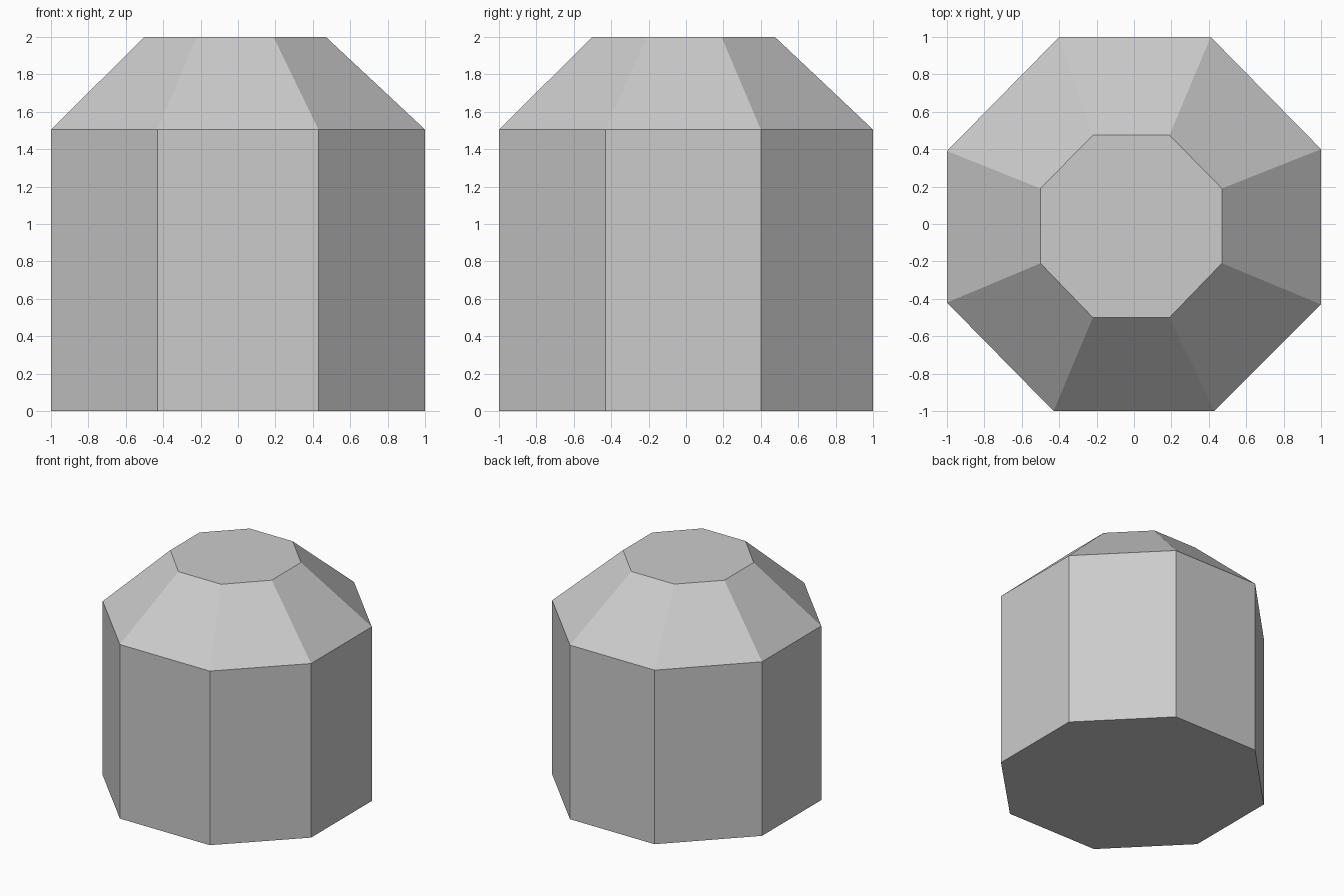
import bpy
import bmesh

cube = bpy.data.objects.get("Cube")
if cube:
    bpy.data.objects.remove(cube, do_unlink=True)

# Plain grey for the whole block
grey = bpy.data.materials.new("plain_grey")
grey.use_nodes = True
colour = (0.6, 0.6, 0.6, 1)
grey.diffuse_color = colour
grey.node_tree.nodes["Principled BSDF"].inputs["Base Color"].default_value = colour

# Slightly uneven octagon outlines, counter-clockwise from the front left edge
wall = [(-.43, -1), (.43, -1), (1, -.43), (1, .4),
        (.41, 1), (-.4, 1), (-1, .39), (-1, -.42)]
crown = [(-.22, -.5), (.19, -.5), (.47, -.21), (.47, .19),
         (.19, .475), (-.22, .475), (-.5, .19), (-.5, -.21)]

# Straight walls with a sloping shoulder and flat top
bm = bmesh.new()
rings = [[bm.verts.new((x, y, z)) for x, y in outline]
         for outline, z in ((wall, 0), (wall, 1.505), (crown, 2))]
for low, high in zip(rings, rings[1:]):
    for i in range(len(low)):
        j = (i + 1) % len(low)
        bm.faces.new((low[i], low[j], high[j], high[i]))
bm.faces.new(rings[0][::-1])
bm.faces.new(rings[-1])
bmesh.ops.recalc_face_normals(bm, faces=bm.faces)

mesh = bpy.data.meshes.new("octagonal_block")
bm.to_mesh(mesh)
bm.free()
mesh.materials.append(grey)
block = bpy.data.objects.new("octagonal_block", mesh)
bpy.context.collection.objects.link(block)
